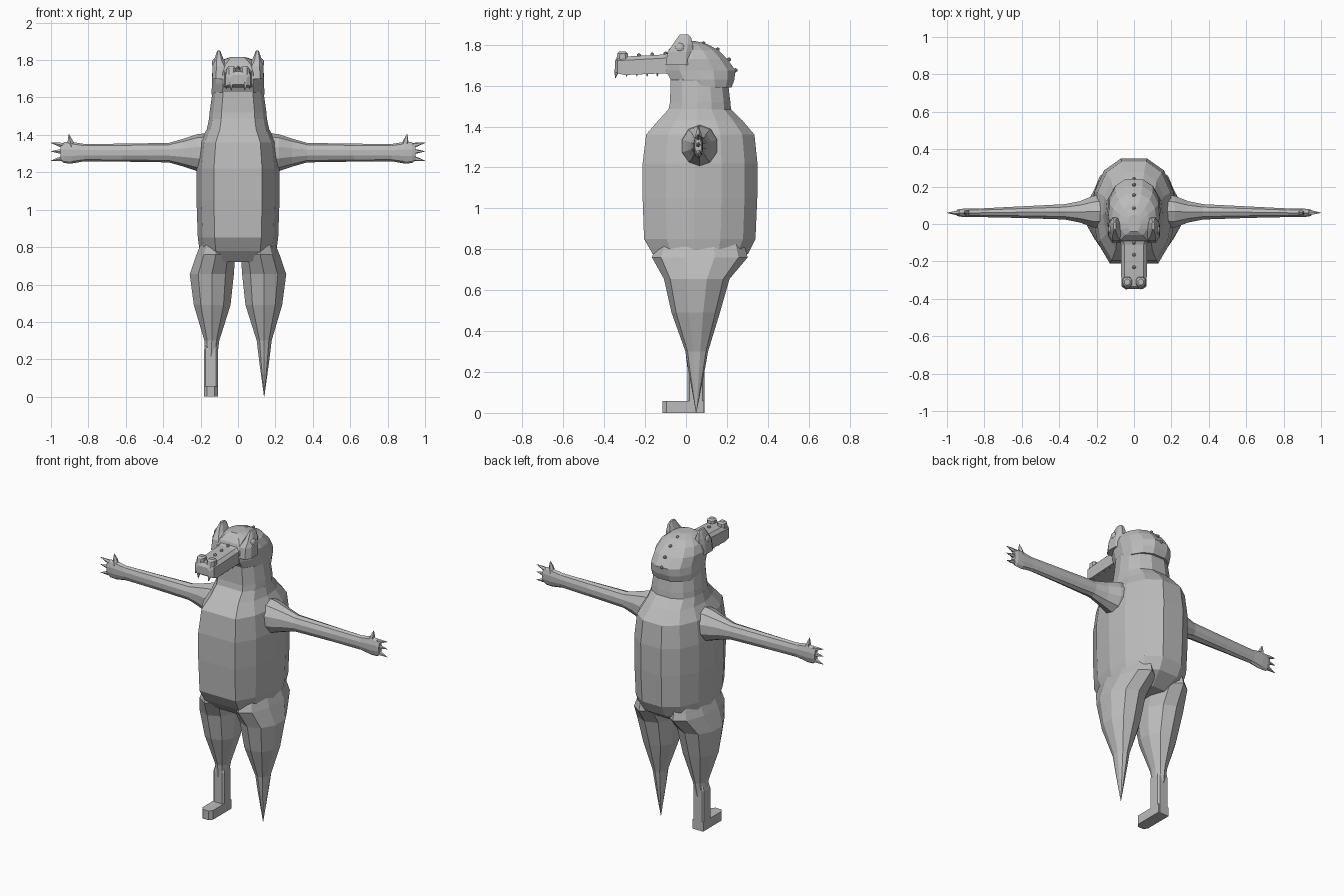
import bpy, bmesh, math
from mathutils import Vector

grey = bpy.data.materials.new("plain grey")
grey.diffuse_color = (0.5, 0.5, 0.5, 1)


def finish(name, bm):
    """Turn a bmesh into a flat-shaded object with the grey material."""
    bmesh.ops.recalc_face_normals(bm, faces=bm.faces[:])
    me = bpy.data.meshes.new(name)
    bm.to_mesh(me)
    bm.free()
    me.materials.append(grey)
    ob = bpy.data.objects.new(name, me)
    bpy.context.collection.objects.link(ob)
    return ob


def loft(name, rings):
    """Skin a list of equal-length point rings and cap both ends."""
    bm = bmesh.new()
    rows = [[bm.verts.new(p) for p in r] for r in rings]
    n = len(rows[0])
    for a, b in zip(rows, rows[1:]):
        for i in range(n):
            j = (i + 1) % n
            bm.faces.new((a[i], a[j], b[j], b[i]))
    bm.faces.new(rows[0])
    bm.faces.new(rows[-1])
    return finish(name, bm)


def cone(name, base, tip, r, sides=5):
    """Pointed claw, tooth or spike."""
    base, tip = Vector(base), Vector(tip)
    d = tip - base
    q = d.to_track_quat('Z', 'Y')
    ring = lambda c, k: [c + q @ Vector((k * math.cos(2 * math.pi * i / sides),
                                         k * math.sin(2 * math.pi * i / sides), 0)) for i in range(sides)]
    return loft(name, [ring(base, r), ring(base + d * 0.5, r * 0.7), ring(tip, r * 0.06)])


def box_ring(x0, x1, y0, y1, z, c=0.25):
    """Chamfered rectangle at height z."""
    cx, cy = (x1 - x0) * c, (y1 - y0) * c
    return [(x0 + cx, y0, z), (x1 - cx, y0, z), (x1, y0 + cy, z), (x1, y1 - cy, z),
            (x1 - cx, y1, z), (x0 + cx, y1, z), (x0, y1 - cy, z), (x0, y0 + cy, z)]


# Body cross-section: (share of half width, share of depth)
SECTION = [(0.58, 0.0), (0.88, 0.2), (1, 0.45), (0.95, 0.68), (0.72, 0.88), (0.32, 0.99)]


def body_ring(z, hw, y0, y1):
    half = [(a * hw, y0 + b * (y1 - y0), z) for a, b in SECTION]
    return half + [(-x, y, h) for x, y, h in reversed(half)]


# Torso
loft("torso", [body_ring(*r) for r in [
    (0.72, 0.13, -0.11, 0.22), (0.78, 0.205, -0.165, 0.31), (0.85, 0.215, -0.205, 0.345),
    (1.05, 0.222, -0.212, 0.354), (1.22, 0.222, -0.212, 0.355), (1.36, 0.205, -0.195, 0.34),
    (1.43, 0.167, -0.135, 0.28), (1.485, 0.155, -0.085, 0.222)]])

# Neck and collar band
loft("neck", [body_ring(*r) for r in [
    (1.46, 0.157, -0.09, 0.225), (1.52, 0.152, -0.078, 0.22), (1.64, 0.135, -0.075, 0.205)]])

# Head
loft("head", [body_ring(*r) for r in [
    (1.59, 0.137, -0.03, 0.225), (1.63, 0.142, -0.075, 0.24), (1.675, 0.138, -0.10, 0.245),
    (1.73, 0.138, -0.10, 0.205), (1.775, 0.118, -0.085, 0.16), (1.803, 0.08, -0.06, 0.105),
    (1.817, 0.035, -0.04, 0.05)]])


# Snout, lofted from face to nose
def snout_ring(y, hw, z0, z1):
    c = 0.018
    return [(-hw, y, z0), (hw, y, z0), (hw, y, z1 - c), (hw - c, y, z1), (-hw + c, y, z1), (-hw, y, z1 - c)]


loft("snout", [snout_ring(*r) for r in [
    (-0.04, 0.085, 1.65, 1.775), (-0.11, 0.07, 1.66, 1.752), (-0.30, 0.068, 1.652, 1.742),
    (-0.335, 0.066, 1.66, 1.74), (-0.348, 0.045, 1.67, 1.72)]])

for s, side in ((-1, "right"), (1, "left")):
    # Raised nostril
    loft(side + "_nostril", [
        box_ring(s * 0.036 - 0.026, s * 0.036 + 0.026, -0.343, -0.28, 1.72),
        box_ring(s * 0.036 - 0.024, s * 0.036 + 0.024, -0.335, -0.285, 1.758),
        box_ring(s * 0.036 - 0.014, s * 0.036 + 0.014, -0.325, -0.295, 1.768)])
    # Teeth
    cone(side + "_fang", (s * 0.04, -0.338, 1.68), (s * 0.035, -0.345, 1.635), 0.012)
    for k in range(4):
        y = -0.29 + k * 0.05
        cone(side + "_tooth", (s * 0.062, y, 1.665), (s * 0.062, y, 1.643), 0.006, 4)
    # Brow ear with the eye set in it
    loft(side + "_ear", [box_ring(*sorted((s * a, s * b)), y0, y1, z) for a, b, y0, y1, z in [
        (0.06, 0.138, -0.10, 0.03, 1.70), (0.052, 0.136, -0.09, 0.035, 1.765),
        (0.075, 0.128, -0.065, 0.033, 1.80), (0.09, 0.116, -0.04, 0.025, 1.837),
        (0.095, 0.110, -0.03, 0.012, 1.85)]])
    bm = bmesh.new()
    bmesh.ops.create_icosphere(bm, subdivisions=2, radius=1)
    for v in bm.verts:
        v.co = Vector((s * 0.122 + v.co.x * 0.018, -0.03 + v.co.y * 0.025, 1.785 + v.co.z * 0.025))
    finish(side + "_eye", bm)

# Row of studs along the midline
for y, z in [(-0.23, 1.748), (-0.165, 1.752), (-0.10, 1.757), (0.085, 1.807),
             (0.155, 1.777), (0.21, 1.728), (0.242, 1.675)]:
    bm = bmesh.new()
    bmesh.ops.create_icosphere(bm, subdivisions=1, radius=0.011)
    bmesh.ops.translate(bm, verts=bm.verts, vec=(0, y, z))
    finish("stud", bm)


# Arms, hands and claws
def arm_ring(x, cy, ry, rz):
    return [(x, cy + ry * math.cos(a), 1.305 + rz * math.sin(a))
            for a in [math.pi * (i + 0.5) / 5 for i in range(10)]]


for s, side in ((-1, "right"), (1, "left")):
    loft(side + "_arm", [arm_ring(s * x, cy, ry, rz) for x, cy, ry, rz in [
        (0.12, 0.068, 0.10, 0.11), (0.22, 0.066, 0.088, 0.098), (0.29, 0.065, 0.06, 0.075),
        (0.37, 0.065, 0.043, 0.052), (0.62, 0.063, 0.032, 0.048), (0.83, 0.06, 0.024, 0.046)]])
    loft(side + "_hand", [arm_ring(s * x, 0.06, ry, rz) for x, ry, rz in [
        (0.82, 0.024, 0.046), (0.89, 0.024, 0.058), (0.93, 0.022, 0.056), (0.95, 0.016, 0.04)]])
    for z in (1.27, 1.312, 1.35):
        cone(side + "_claw", (s * 0.915, 0.06, 1.307 + (z - 1.307) * 0.75),
             (s * 1.0, 0.06, z + (z - 1.312) * 0.2), 0.016)
    cone(side + "_thumb_claw", (s * 0.89, 0.06, 1.335), (s * 0.905, 0.06, 1.405), 0.02)


# Legs: left one tapers to a point, right one ends in a shin and foot
def leg_ring(s, x0, x1, y0, y1, z):
    cx, cy = (x0 + x1) / 2, (y0 + y1) / 2
    rx, ry = (x1 - x0) / 2, (y1 - y0) / 2
    k = 1 / math.cos(math.pi / 10) if rx > 0.01 else 1
    return [(s * (cx + k * rx * math.cos(a)), cy + k * ry * math.sin(a), z)
            for a in [math.pi * (i + 0.5) / 5 for i in range(10)]]


thigh = [(0.04, 0.19, -0.13, 0.27, 0.84), (0.015, 0.222, -0.155, 0.29, 0.76), (0.022, 0.258, -0.10, 0.205, 0.655),
         (0.04, 0.236, -0.065, 0.16, 0.49), (0.10, 0.18, 0.0, 0.105, 0.30)]
loft("left_leg", [leg_ring(1, *r) for r in thigh + [
    (0.112, 0.168, 0.015, 0.088, 0.20), (0.139, 0.141, 0.049, 0.051, 0.0)]])
loft("right_leg", [leg_ring(-1, *r) for r in thigh + [(0.112, 0.176, 0.01, 0.09, 0.21)]])
loft("right_shin", [box_ring(-0.182, -0.108, 0.008, 0.09, z, 0.12) for z in (0.0, 0.06, 0.25)]
     + [box_ring(-0.165, -0.12, 0.025, 0.08, 0.32, 0.12)])
loft("right_foot", [[(-0.182, 0.088, z), (-0.182, -0.095, z), (-0.165, -0.115, z), (-0.125, -0.115, z),
                     (-0.108, -0.095, z), (-0.108, 0.088, z)] for z in (0.0, 0.058)])
